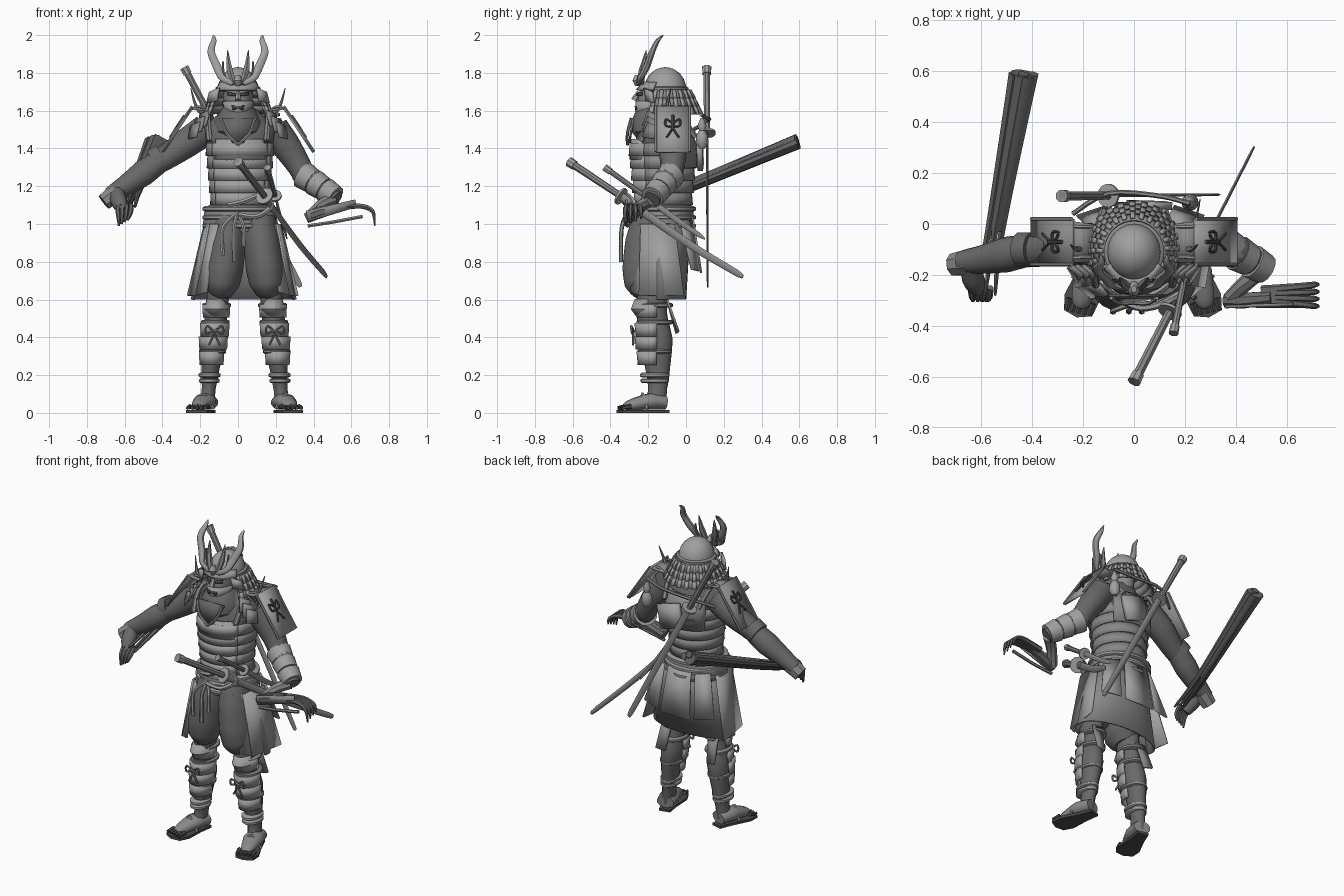
import bpy, bmesh, math
from mathutils import Vector as V

cube = bpy.data.objects.get("Cube")
if cube:
    bpy.data.objects.remove(cube, do_unlink=True)


def material(name, grey):
    m = bpy.data.materials.new(name)
    m.use_nodes = True
    m.diffuse_color = (grey, grey, grey, 1)
    bsdf = next(n for n in m.node_tree.nodes if n.type == 'BSDF_PRINCIPLED')
    bsdf.inputs["Base Color"].default_value = (grey, grey, grey, 1)
    return m


steel = material("light steel grey", .35)
leather = material("medium leather grey", .25)
cloth = material("dark cloth grey", .14)
black = material("blackened grey", .07)
made = []
SIDES = (-1, 1)
UP = (0, 0, 1)


def grid(name, rows, mat, closed=True, cap=True, thick=0):
    """Skin rows of points; optionally wrap, cap and thicken."""
    bm = bmesh.new()
    vs = [[bm.verts.new(p) for p in row] for row in rows]
    n = len(vs[0])
    for a, b in zip(vs, vs[1:]):
        for i in range(n if closed else n - 1):
            j = (i + 1) % n
            bm.faces.new((a[i], a[j], b[j], b[i]))
    if closed and cap:
        bm.faces.new(vs[0])
        bm.faces.new(vs[-1])
    bmesh.ops.recalc_face_normals(bm, faces=bm.faces)
    mesh = bpy.data.meshes.new(name)
    bm.to_mesh(mesh)
    bm.free()
    mesh.materials.append(mat)
    ob = bpy.data.objects.new(name, mesh)
    bpy.context.collection.objects.link(ob)
    if thick:
        mod = ob.modifiers.new("thickness", 'SOLIDIFY')
        mod.thickness, mod.offset = thick, 0
    made.append(ob)


def oval(c, z, rx, ry, deg):
    a = math.radians(deg)
    return V((c[0] + rx * math.cos(a), c[1] + ry * math.sin(a), z))


def loft(name, rings, mat, c=(0, 0), arc=None, n=24, thick=0):
    """Stack of horizontal ovals (z, rx, ry); arc gives an open shell."""
    if arc:
        angles = [arc[0] + (arc[1] - arc[0]) * i / n for i in range(n + 1)]
    else:
        angles = [360 * i / n for i in range(n)]
    rows = [[oval(c, *ring, a) for a in angles] for ring in rings]
    grid(name, rows, mat, not arc, True, thick)


def band(name, z, rx, ry, c, h, b, mat):
    loft(name, [(z - h, rx, ry), (z - h / 2, rx + b, ry + b),
                (z + h / 2, rx + b, ry + b), (z + h, rx, ry)], mat, c)


def tube(name, pts, radii, mat, n=10, wide=1, ref=(0, 1, 0)):
    """Sweep an oval along a smoothed path; wide stretches it across ref."""
    pts = [V(p) for p in pts]
    if len(pts) > 2:
        fine, rr = [], []
        for i in range(len(pts) - 1):
            p0, p1, p2 = pts[max(i - 1, 0)], pts[i], pts[i + 1]
            p3 = pts[min(i + 2, len(pts) - 1)]
            for k in range(4):
                t = k / 4
                fine.append(p1 + .5 * t * (p2 - p0 + t * (2 * p0 - 5 * p1 + 4 * p2 - p3
                                           + t * (3 * (p1 - p2) + p3 - p0))))
                rr.append(radii[i] + (radii[i + 1] - radii[i]) * t)
        pts, radii = fine + [pts[-1]], rr + [radii[-1]]
    rows = []
    for i, p in enumerate(pts):
        t = (pts[min(i + 1, len(pts) - 1)] - pts[max(i - 1, 0)]).normalized()
        u = V(ref).cross(t).normalized()
        v = t.cross(u)
        ring = [math.tau * (k + .5) / n for k in range(n)]
        rows.append([p + radii[i] * (u * wide * math.cos(a) + v * math.sin(a)) for a in ring])
    grid(name, rows, mat)


def rope(name, pts, mat, r=.008):
    tube(name, pts, [r] * len(pts), mat, 6)


def panel(name, a, b, c, d, mat, thick=.012):
    grid(name, [[V(a), V(b)], [V(d), V(c)]], mat, False, thick=thick)


def sword(name, pommel, tip, guard, r, sag):
    p, q = V(pommel), V(tip)
    g, axis = p.lerp(q, guard), (q - p).normalized()
    tube(name + "_grip", [p, g], [r, r * .85], leather, 8)
    tube(name + "_pommel", [p, p + axis * .04], [r * 1.3, r * 1.2], steel, 8)
    tube(name + "_guard", [g - axis * .006, g + axis * .006], [r * 2.3] * 2, steel, 16)
    mid = g.lerp(q, .55) - V((0, 0, sag))
    tube(name + "_blade", [g, mid, q - axis * .04, q], [r, r, r * .85, .002], leather, 6, .35, UP)


# Torso, cuirass and collar
BODY = (.01, -.12)
loft("torso", [(.98, .16, .13), (1.15, .15, .14), (1.3, .16, .15), (1.42, .175, .155),
               (1.5, .2, .13), (1.56, .14, .1), (1.62, .07, .07)], cloth, BODY)
for i in range(5):
    z, w = 1.1 + i * .065, .146 + i * .006
    for name, arc, mat, out in (("side", (-36, 216), leather, 0), ("front", (216, 324), steel, .003)):
        loft(f"cuirass_{name}_{i}", [(z, w + .008 + out, w + .006 + out), (z + .068, w + .004 + out, w + out)],
             mat, BODY, arc, 18, .01)
loft("chest_plate", [(1.34, .174, .172), (1.45, .168, .165)], steel, BODY, (222, 318), 12, .014)
loft("back_plate", [(1.3, .178, .17), (1.42, .185, .17), (1.51, .17, .14)],
     leather, BODY, (40, 140), 12, .014)
loft("scarf", [(1.44, .07, .1), (1.49, .13, .14), (1.54, .13, .14), (1.59, .1, .12), (1.62, .08, .09)],
     cloth, (0, -.15), n=20)
panel("scarf_bib", (-.1, -.28, 1.56), (.1, -.28, 1.56), (.03, -.3, 1.43), (-.03, -.3, 1.43), cloth)
for s in SIDES:
    rope("shoulder_strap", [(s * .15, -.24, 1.44), (s * .16, -.17, 1.56),
                            (s * .15, -.05, 1.58), (s * .12, .05, 1.46)], leather, .016)
    rope("chest_cord", [(s * .09, -.29, 1.56), (s * .06, -.31, 1.48), (0, -.31, 1.42)], steel)
    tube("shoulder_spike", [(s * .17, -.08, 1.56), (s * .22, -.1, 1.62), (s * .25, -.08, 1.72)],
         [.014, .011, .002], leather, 6)
    for k in range(3):
        x = s * (.15 + .025 * k)
        panel("collar_scale", (x, -.2, 1.6 - k * .03), (x + s * .05, -.16, 1.58 - k * .03),
              (x + s * .06, -.17, 1.51 - k * .03), (x + s * .02, -.23, 1.52 - k * .03), leather)

# Head, mask and helmet
HEAD = (0, -.14)
loft("head", [(1.55, .04, .07), (1.59, .065, .11), (1.66, .078, .115), (1.74, .08, .1)], leather, HEAD, n=16)
loft("face_guard", [(1.56, .045, .1), (1.6, .072, .125), (1.65, .084, .122)],
     steel, HEAD, (195, 345), 12, .01)
tube("nose", [(0, -.25, 1.7), (0, -.275, 1.655)], [.01, .018], steel, 6)
panel("mouth", (-.035, -.268, 1.625), (.035, -.268, 1.625), (.028, -.262, 1.605),
      (-.028, -.262, 1.605), black, .009)
for s in SIDES:
    panel("eye", (s * .015, -.257, 1.69), (s * .055, -.233, 1.7), (s * .055, -.233, 1.68),
          (s * .015, -.257, 1.677), black, .009)
DOME = (0, -.11)
loft("helmet_dome", [(1.71 + .12 * math.sin(a), .106 * math.cos(a), .112 * math.cos(a))
                     for a in (0, .25, .5, .75, 1, 1.2, 1.4, 1.54)], steel, DOME)
band("helmet_rim", 1.715, .108, .112, DOME, .014, .01, leather)
loft("helmet_brow", [(1.75, .105, .11), (1.71, .125, .15)], steel, DOME, (205, 335), 14, .01)
for tier in range(3):
    r, z = .115 + .02 * tier, 1.71 - .042 * tier
    loft(f"neck_guard_{tier}", [(z, r, r), (z - .042, r + .024, r + .024)],
         leather, (0, -.1), (-35, 215), 24, .007)
    for i in range(17):
        a = -32 + i * 15
        ring = [oval((0, -.1), zz, rr, rr, aa) for zz, rr, aa in
                ((z, r + .01, a), (z, r + .01, a + 8), (z - .045, r + .034, a + 8), (z - .045, r + .034, a))]
        panel("neck_guard_tab", *ring, steel, .009)
for s in SIDES:
    panel("helmet_wing", (s * .1, -.22, 1.72), (s * .15, -.18, 1.7), (s * .165, -.17, 1.64),
          (s * .11, -.21, 1.65), steel)
    tube("helmet_horn", [(s * .03, -.25, 1.745), (s * .085, -.24, 1.775), (s * .11, -.21, 1.83),
                         (s * .142, -.18, 1.91), (s * .128, -.15, 1.97), (s * .13, -.12, 2)],
         [.012, .015, .019, .017, .012, .002], steel, 8, 1.25)
    tube("crest_blade", [(s * .02, -.25, 1.74), (s * .045, -.23, 1.82), (s * .055, -.21, 1.92)],
         [.016, .018, .002], leather, 6)
    rope("crest_cord", [(s * .05, -.23, 1.74), (s * .075, -.22, 1.8), (s * .08, -.21, 1.86)], leather, .006)
loft("crest_boss", [(1.73, .012, .015), (1.76, .024, .03), (1.79, .01, .015)], steel, (0, -.255), n=10)

# Waist sash, ropes and knot
loft("sash", [(.96, .18, .15), (1, .195, .16), (1.06, .19, .16), (1.1, .165, .15)], leather, BODY)
for z in (.99, 1.035, 1.08):
    band("waist_rope", z, .185, .16, BODY, .014, .012, steel)
rope("knot_loop", [(-.05, -.3, 1.1), (.03, -.33, 1.12), (.12, -.31, 1.15), (.18, -.27, 1.1), (.1, -.31, 1.04),
                   (0, -.32, 1.05)], steel, .014)
for x, z in ((-.08, .83), (-.02, .8), (.03, .88)):
    rope("sash_tail", [(0, -.31, 1.06), (x, -.34, .98), (x, -.345, z)], steel, .011)

# Skirt shell, back apron and hanging side plates
loft("skirt", [(1, .18, .15), (.85, .22, .14), (.6, .275, .125)], leather, (.03, -.13), (-12, 192), 24, .012)
panel("back_apron", (-.06, .035, 1.03), (.1, .035, 1.03), (.13, .08, .74), (-.08, .08, .74), steel)
for s in SIDES:
    x = lambda v: .025 + s * v
    panel("side_tasset", (x(.18), -.24, 1), (x(.2), -.06, 1), (x(.29), -.01, .62), (x(.25), -.25, .62), steel)
    panel("front_tasset", (x(.13), -.28, 1), (x(.18), -.22, 1), (x(.25), -.24, .62), (x(.19), -.29, .64), steel)
    panel("rear_tasset", (x(.11), .03, 1.02), (x(.18), -.03, 1.02), (x(.25), .03, .76), (x(.13), .07, .75), steel)

# Legs: puffed trousers, shin armour, wraps and sandals
for s in SIDES:
    x = lambda v: .035 + s * v
    tube("trouser_leg", [(x(.08), -.17, 1.03), (x(.092), -.19, .9), (x(.11), -.2, .76),
                         (x(.12), -.2, .68), (x(.122), -.19, .62)],
         [.11, .133, .138, .125, .07], cloth, 20, .75)
    tube("shin", [(x(.135), -.18, .68), (x(.15), -.18, .52), (x(.165), -.16, .38), (x(.18), -.15, .24),
                  (x(.19), -.15, .13), (x(.198), -.16, .05)], [.08, .08, .09, .066, .05, .052], cloth, 14, .75)
    for z, v, r in ((.54, .15, .065), (.44, .158, .069), (.37, .166, .068), (.29, .175, .058)):
        loft("shin_plate", [(z - .035, r, r + .022), (z + .035, r + .004, r + .028)], steel,
             (x(v), -.17), (170, 370), 12, .012)
    for z, v, r in ((.57, .148, .066), (.48, .155, .066), (.325, .17, .062), (.17, .187, .045), (.2, .185, .048)):
        band("leg_wrap", z, r, r + .02, (x(v), -.165), .013, .01, steel if z < .3 else leather)
    loft("knee_cap", [(.51, .04, .07), (.55, .06, .1), (.6, .045, .08)], steel, (x(.15), -.185), (190, 350), 10, .014)
    for k in SIDES:
        rope("knee_bow", [(x(.16), -.275, .43), (x(.16) + k * .04, -.29, .46), (x(.16) + k * .045, -.285, .42),
                          (x(.16), -.28, .43), (x(.16) + k * .03, -.28, .36)], leather, .006)
    panel("calf_flap", (x(.13), -.1, .6), (x(.2), -.1, .6), (x(.21), -.04, .43), (x(.15), -.05, .42), leather)
    # Sandals follow the outward turn of the toes
    heel, toe = V((x(.19), -.11, 0)), V((x(.255), -.35, 0))
    up = lambda z: V((0, 0, z))
    side = V((1.1, s * .25, 0))
    outline = [heel.lerp(toe, t) + side * w for t, w in
               ((-.06, -.03), (.3, -.04), (.75, -.062), (1, -.05), (1.07, 0), (1, .05),
                (.75, .062), (.3, .04), (-.06, .03))]
    grid("sandal_sole", [outline, [p + up(.016) for p in outline]], black)
    tube("foot", [heel + up(.055), heel.lerp(toe, .35) + up(.06), heel.lerp(toe, .75) + up(.042),
                  heel.lerp(toe, .9) + up(.032)], [.038, .044, .03, .016], leather, 12, 1.4, UP)
    for k in range(5):
        base = heel.lerp(toe, .8) + side * (k - 2) * .021
        tube("toe", [base + up(.034), base + (toe - heel) * .2 + up(.026)], [.014, .01], black, 6, 1, UP)
    rope("sandal_strap", [heel.lerp(toe, .45) - side * .05 + up(.02), heel.lerp(toe, .5) + up(.1),
                          heel.lerp(toe, .45) + side * .05 + up(.02)], steel, .009)

# Shoulder plates with a dark knotted cord ornament
for s in SIDES:
    plate = lambda u, v, lift=0: (s * (.24 + .16 * u + lift), -.07 + .09 * v, 1.62 - .24 * u + lift)
    panel("shoulder_plate", plate(0, -1), plate(0, 1), plate(1, 1), plate(1, -1),
          steel if s > 0 else leather, .014)
    panel("shoulder_plate_cap", (s * .16, -.15, 1.6), (s * .16, .0, 1.6), plate(.03, .9), plate(.03, -.9), leather)
    rope("ornament_stem", [plate(.22, 0, .008), plate(.55, 0, .008)], black)
    for k in SIDES:
        rope("plate_edge", [plate(0, k, .004), plate(1, k, .004)], steel, .007)
        rope("ornament_loop", [plate(.4, 0, .008), plate(.3, k * .4, .008), plate(.45, k * .4, .008),
                               plate(.48, 0, .008), plate(.7, k * .35, .008)], black, .006)
        rope("shoulder_lace", [(s * .14, -.07 + k * .06, 1.58), (s * .2, -.07 + k * .06, 1.62), plate(.05, k * .7)],
             steel)

# Outstretched right arm and hand
tube("right_upper_arm", [(-.17, -.08, 1.5), (-.27, -.08, 1.43), (-.37, -.1, 1.36), (-.43, -.11, 1.32)],
     [.085, .08, .068, .06], cloth, 14)
tube("right_forearm", [(-.4, -.1, 1.345), (-.5, -.12, 1.27), (-.6, -.14, 1.2), (-.68, -.15, 1.15)],
     [.062, .07, .056, .044], cloth, 14)
tube("right_cuff", [(-.645, -.15, 1.165), (-.71, -.16, 1.115)], [.054, .046], leather, 8)
tube("right_elbow_guard", [(-.4, -.1, 1.36), (-.45, -.1, 1.33)], [.069, .069], cloth, 12)
tube("right_palm", [(-.64, -.16, 1.17), (-.63, -.22, 1.12), (-.61, -.26, 1.07)], [.04, .045, .03], cloth, 10, 1, (1, 0, 0))
for k in range(4):
    tube("right_finger", [(-.64 + .025 * k, -.25, 1.1), (-.635 + .022 * k, -.29, 1.06),
                          (-.63 + .015 * k, -.3, .99 + .01 * k)], [.014, .013, .006], cloth, 6, 1, (1, 0, 0))

# Long fluted bundle trailing behind the right hand, forked at its near end
path = [(-.585, -.28, 1.09), (-.545, -.02, 1.185), (-.435, .59, 1.435)]
tube("bundle_core", path[1:], [.026, .042], cloth, 8, 1.2, UP)
for dx, dz in ((-.034, .008), (.036, 0), (0, .02), (0, -.018)):
    tube("bundle_flute", [(px + dx * w, py, pz + dz) for (px, py, pz), w in zip(path, (1.1, .75, 1.1))],
         [.006, .015, .023], black if dz < 0 else cloth, 6, 1, UP)

# Bent left arm, bracer and stretched hand
tube("left_upper_arm", [(.19, -.08, 1.5), (.25, -.07, 1.42), (.31, -.07, 1.33), (.35, -.08, 1.26)],
     [.085, .08, .068, .06], cloth, 14)
tube("left_forearm", [(.33, -.07, 1.28), (.42, -.12, 1.21), (.52, -.18, 1.13)], [.062, .066, .045], cloth, 14)
for a, b in ((.08, .36), (.4, .66), (.7, .98)):
    p, q = V((.33, -.07, 1.27)), V((.52, -.18, 1.14))
    tube("left_bracer", [p.lerp(q, a), p.lerp(q, b)], [.077 - .012 * a, .072 - .012 * b], steel, 12)
tube("left_wrist", [(.5, -.18, 1.13), (.44, -.23, 1.1), (.38, -.29, 1.04)], [.035, .032, .03], leather, 8)
tube("left_palm", [(.36, -.3, 1.03), (.43, -.3, 1.06), (.54, -.29, 1.09)], [.03, .034, .026], cloth, 8, 1, UP)
panel("left_hand_guard", (.36, -.325, 1.07), (.62, -.315, 1.13), (.63, -.315, 1.09), (.37, -.325, 1.01), leather)
rope("left_thumb", [(.37, -.31, .99), (.5, -.32, 1.01), (.66, -.32, 1.04)], leather, .01)
for k in range(4):
    fan = lambda w: -.28 + (k - 1.5) * w
    tube("left_finger", [(.5, fan(.014), 1.08), (.64, fan(.022), 1.095), (.71, fan(.028), 1.07),
                         (.725, fan(.028), .99 + .012 * k)], [.018, .015, .012, .004], cloth, 6)

# Weapons and back gear
sword("long_sword", (0, -.62, 1.33), (.47, .3, .72), .3, .021, .015)
sword("short_sword", (.155, -.43, 1.3), (.26, .1, .92), .4, .015, .005)
sword("back_sword", (-.285, .11, 1.83), (.33, .115, .67), .3, .02, 0)
panel("back_pouch", (.0, .075, 1.47), (.15, .07, 1.43), (.12, .075, 1.28), (-.03, .08, 1.32), steel, .03)
rope("back_cord", [(-.24, .04, 1.5), (-.1, .12, 1.55), (.1, .11, 1.56), (.22, .08, 1.58)], leather, .01)
loft("gourd", [(1.4, .015, .015), (1.43, .034, .034), (1.47, .03, .03), (1.495, .016, .016),
               (1.52, .024, .024), (1.56, .008, .008)], steel, (.22, .085), n=12)

# Smooth rounded parts while keeping plate edges crisp
bpy.ops.object.select_all(action='DESELECT')
for ob in made:
    ob.select_set(True)
bpy.context.view_layer.objects.active = made[0]
bpy.ops.object.shade_smooth_by_angle(angle=math.radians(40))
